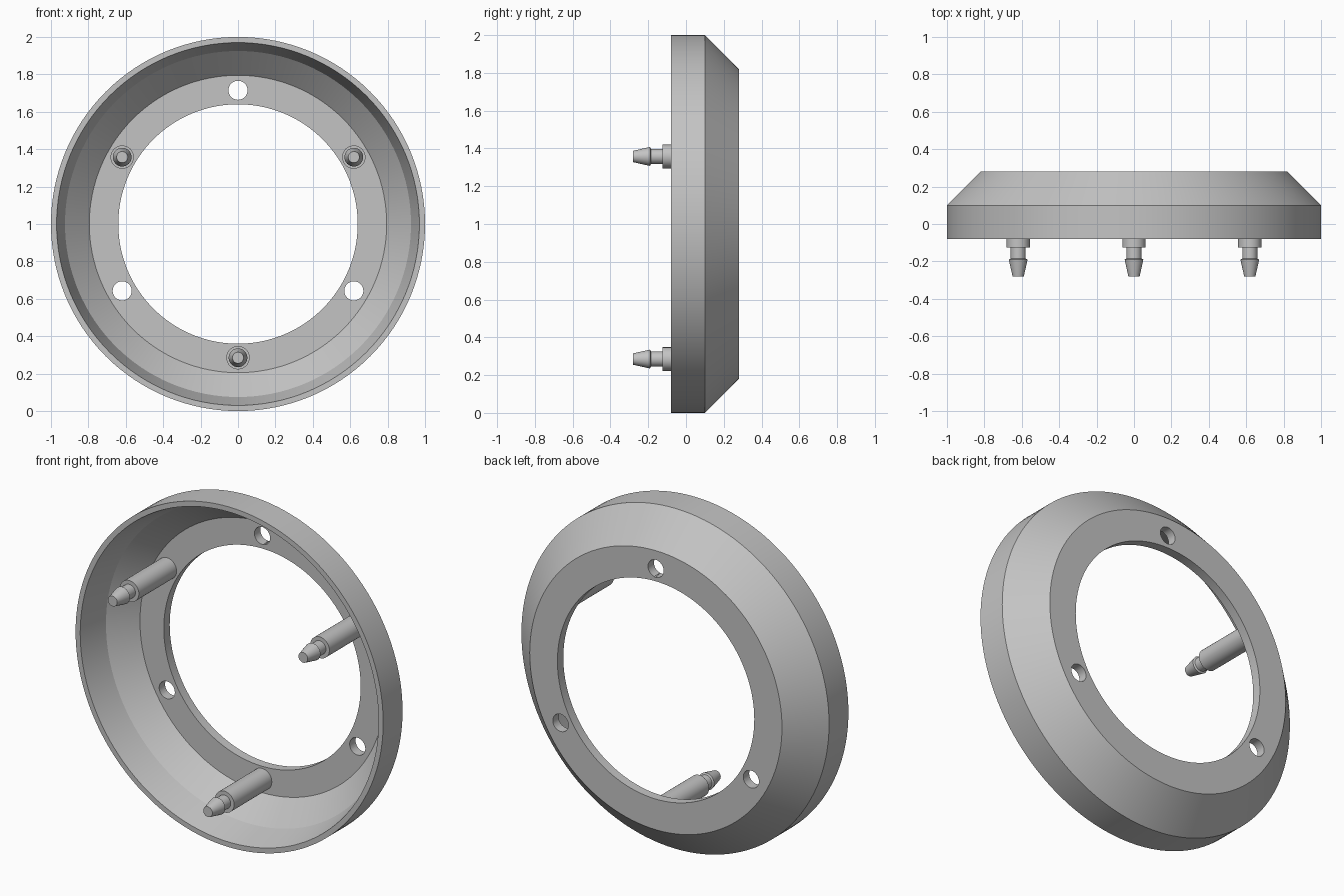
import bpy, bmesh, math
from mathutils import Matrix, Vector

cube = bpy.data.objects.get("Cube")
if cube:
    bpy.data.objects.remove(cube, do_unlink=True)

grey = bpy.data.materials.new("plain grey")
grey.use_nodes = True
grey.diffuse_color = (0.55, 0.55, 0.55, 1)
grey.node_tree.nodes["Principled BSDF"].inputs["Base Color"].default_value = grey.diffuse_color


def lathe(name, profile, segments, x=0, z=1, closed=False):
    """Spin (radius, y) points around an axis parallel to y."""
    bm = bmesh.new()
    rings = []
    for i in range(segments):
        a = math.tau * i / segments
        rings.append([bm.verts.new((x + r * math.cos(a), y, z + r * math.sin(a)))
                      for r, y in profile])
    n = len(profile)
    for i in range(segments):
        a, b = rings[i], rings[(i + 1) % segments]
        for j in range(n if closed else n - 1):
            k = (j + 1) % n
            bm.faces.new((a[j], a[k], b[k], b[j]))
    if not closed:
        bm.faces.new([ring[0] for ring in rings])
        bm.faces.new([ring[-1] for ring in rings])
    bmesh.ops.recalc_face_normals(bm, faces=bm.faces)
    mesh = bpy.data.meshes.new(name)
    bm.to_mesh(mesh)
    bm.free()
    mesh.materials.append(grey)
    obj = bpy.data.objects.new(name, mesh)
    bpy.context.collection.objects.link(obj)
    return obj


def activate(obj):
    bpy.ops.object.select_all(action='DESELECT')
    obj.select_set(True)
    bpy.context.view_layer.objects.active = obj


def smooth(obj):
    activate(obj)
    bpy.ops.object.shade_smooth_by_angle(angle=math.radians(12))


def on_circle(degrees, radius=0.715):
    a = math.radians(degrees)
    return radius * math.cos(a), 1 + radius * math.sin(a)


# Hollow bevelled ring with a flat back flange
ring = lathe("bezel_ring", [(1, -0.08), (1, 0.1), (0.82, 0.28), (0.64, 0.28),
                            (0.64, 0.225), (0.795, 0.225), (0.925, 0.095),
                            (0.97, -0.08)], 128, closed=True)

# Three through holes in the flange
for angle in (90, 210, 330):
    x, z = on_circle(angle)
    cutter = lathe("hole_cutter", [(0.051, 0.15), (0.051, 0.35)], 32, x, z)
    cutter.hide_render = True
    activate(ring)
    mod = ring.modifiers.new("hole", 'BOOLEAN')
    mod.operation = 'DIFFERENCE'
    mod.solver = 'EXACT'
    mod.object = cutter
    bpy.ops.object.modifier_apply(modifier=mod.name)
    bpy.data.objects.remove(cutter, do_unlink=True)
smooth(ring)

# Three snap pins: long post, neck and barbed tip
pin_profile = [(0.0625, 0.23), (0.0625, -0.125), (0.04, -0.125), (0.04, -0.185),
               (0.05, -0.19), (0.047, -0.205), (0.03, -0.28)]
for name, angle in (("left", 30), ("right", 150), ("bottom", 270)):
    smooth(lathe(name + "_snap_pin", pin_profile, 32, *on_circle(angle)))
